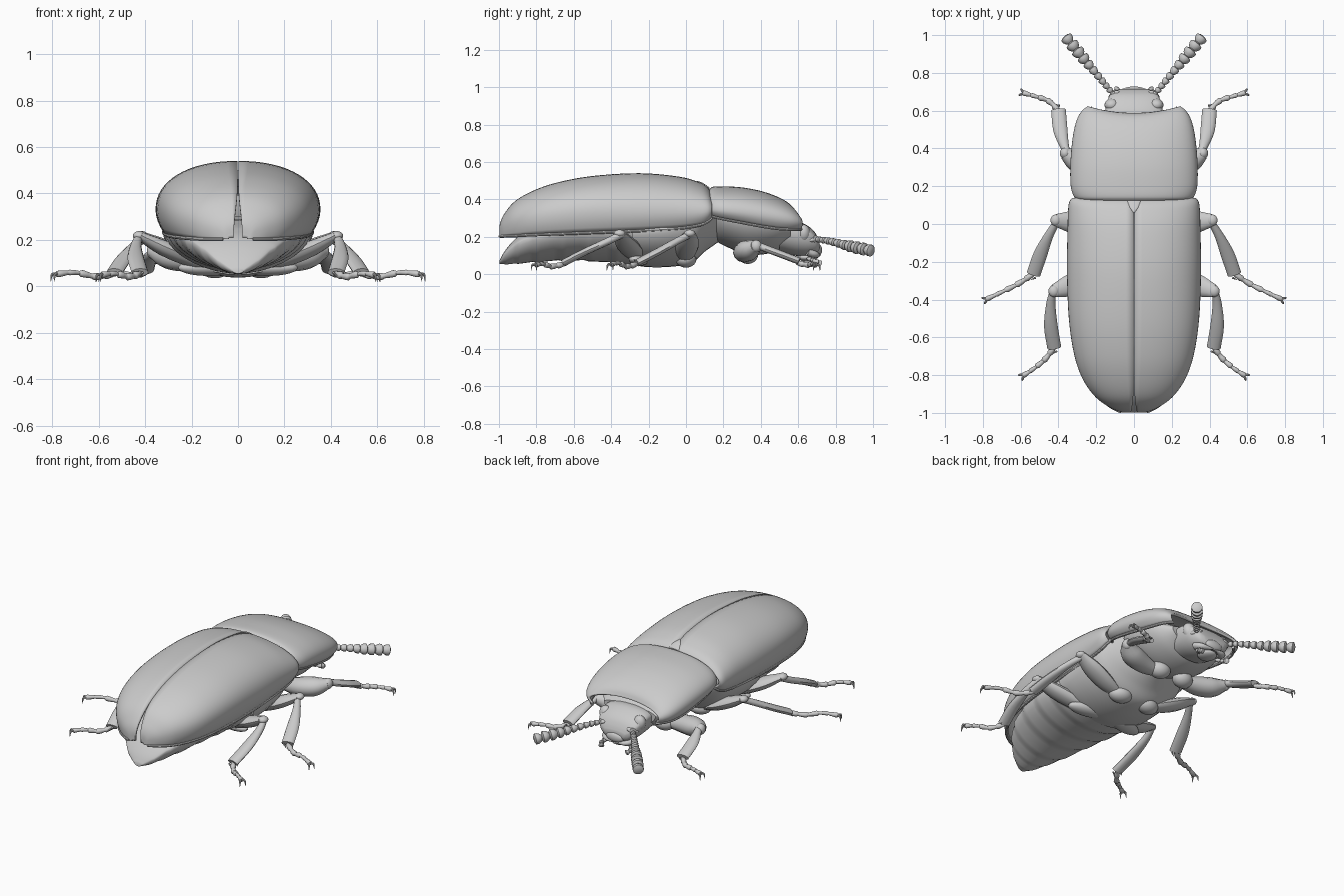
import bpy, bmesh, math
from mathutils import Vector, Matrix

if "Cube" in bpy.data.objects:
    bpy.data.objects.remove(bpy.data.objects["Cube"])


def refine(stations, k=4):
    """Catmull-Rom subdivision of a list of equal-length tuples."""
    s = [Vector(p) for p in stations]
    s = [2 * s[0] - s[1]] + s + [2 * s[-1] - s[-2]]
    out = []
    for i in range(1, len(s) - 2):
        a, b, c, d = s[i - 1:i + 3]
        for j in range(k):
            t = j / k
            out.append(0.5 * (2 * b + (c - a) * t + (2 * a - 5 * b + 4 * c - d) * t ** 2
                              + (3 * b - a - 3 * c + d) * t ** 3))
    return out + [s[-2]]


def finish(name, verts, faces, mirror=False, closed=True):
    me = bpy.data.meshes.new(name)
    me.from_pydata(verts, [], faces)
    if closed:
        bm = bmesh.new()
        bm.from_mesh(me)
        bmesh.ops.recalc_face_normals(bm, faces=bm.faces)
        bm.to_mesh(me)
        bm.free()
    ob = bpy.data.objects.new(name, me)
    bpy.context.collection.objects.link(ob)
    if mirror:
        m = ob.modifiers.new("mirror", 'MIRROR')
        m.merge_threshold = 0.0005
    return ob


def loft(name, rings, closed=True, mirror=False):
    n = len(rings[0])
    verts = [tuple(v) for r in rings for v in r]
    faces = []
    for i in range(len(rings) - 1):
        for j in range(n if closed else n - 1):
            q = (j + 1) % n
            faces.append((i * n + j, i * n + q, (i + 1) * n + q, (i + 1) * n + j))
    if closed:
        faces += [tuple(range(n)), tuple(range(len(verts) - n, len(verts)))]
    return finish(name, verts, faces, mirror, closed)


def spow(v, e):
    return math.copysign(abs(v) ** e, v)


def body(name, stations, bands=0, n=36, e=0.9, k=6):
    """Closed body loft from (y, half width, bottom, top)."""
    rings = []
    for i, (y, w, zb, zt) in enumerate(refine(stations, k)):
        f = 1 - 0.045 * (i % bands) / bands if bands else 1
        zm = zb + 0.75 * (zt - zb)
        ring = []
        for j in range(n):
            a = 2 * math.pi * j / n
            h = (zt - zm) if math.sin(a) > 0 else (zm - zb)
            ring.append((w * f * spow(math.cos(a), e), y, zm + h * f * spow(math.sin(a), e)))
        rings.append(ring)
    return loft(name, rings)


def shell(name, stations, gap, bow, thick):
    """Mirrored half shell from (y, half width, top, widest z, edge z)."""
    rings = []
    for y, w, top, mid, bot in refine(stations, 5):
        g, ring = gap(y), []
        pts = [(math.sin(a) ** 0.92, mid + (top - mid) * math.cos(a) ** 0.92)
               for a in [math.pi / 2 * j / 16 for j in range(16)]]
        pts += [(1 - 0.1 * t * t, mid + (bot - mid) * t) for t in (0, .25, .5, .75, 1)]
        for s, z in pts:
            ring.append((g(z) + max(w - g(z), 0) * s, y + bow(y) * s * s, z))
        rings.append(ring)
    ob = loft(name, rings, closed=False, mirror=True)
    sol = ob.modifiers.new("thickness", 'SOLIDIFY')
    sol.thickness, sol.offset = thick, -1
    return rings


def limb(name, pts, n=12, k=4):
    """Mirrored tube from (x, y, z, horizontal radius, other radius)."""
    p = refine(pts, k) if k > 1 else [Vector(q) for q in pts]
    c = [Vector(q[:3]) for q in p]
    rings = []
    for i, q in enumerate(p):
        t = (c[min(i + 1, len(c) - 1)] - c[max(i - 1, 0)]).normalized()
        s = t.cross(Vector((0, 0, 1))).normalized()
        u = s.cross(t)
        rings.append([c[i] + s * q[3] * math.cos(2 * math.pi * j / n)
                      + u * q[4] * math.sin(2 * math.pi * j / n) for j in range(n)])
    return loft(name, rings, mirror=True)


def beads(name, path, radii, profile, n=12):
    """String of joints along a path, one per radius."""
    line = refine(path, 12)
    last = len(line) - 1
    pts = []
    for i, r in enumerate(radii):
        for f, s in profile:
            t = (i + f) / len(radii) * last
            a = min(int(t), last - 1)
            pts.append((*line[a].lerp(line[a + 1], t - a), r * s, r * s))
    return limb(name, pts, n, 1)


def ball(name, loc, size, rot=(0, 0, 0), mirror=True):
    bm = bmesh.new()
    m = Matrix.Translation(loc)
    for a, ax in zip(rot, 'XYZ'):
        m = m @ Matrix.Rotation(math.radians(a), 4, ax)
    bmesh.ops.create_uvsphere(bm, u_segments=24, v_segments=14, radius=1,
                              matrix=m @ Matrix.Diagonal((*size, 1)))
    me = bpy.data.meshes.new(name)
    bm.to_mesh(me)
    bm.free()
    ob = bpy.data.objects.new(name, me)
    bpy.context.collection.objects.link(ob)
    if mirror:
        ob.modifiers.new("mirror", 'MIRROR')


# wing cases: two shells split along the seam, opening at the tail
def seam(y):
    k = min(max((-y - 0.84) / 0.14, 0), 1)
    return lambda z: 0.002 + 0.018 * k * min(max((0.44 - z) / 0.22, 0), 1)


wing = shell("wing_cases", [
    (-.998, .04, .209, .206, .203), (-.995, .07, .27, .235, .203), (-.97, .13, .325, .25, .203),
    (-.915, .205, .39, .275, .205), (-.82, .272, .445, .295, .21), (-.69, .317, .49, .315, .215),
    (-.5, .345, .525, .33, .222), (-.25, .355, .54, .33, .232), (-.04, .352, .522, .33, .245),
    (.07, .349, .492, .33, .262), (.115, .343, .465, .335, .28), (.138, .328, .43, .34, .30)],
    seam, lambda y: 0, .014)
limb("wing_case_edges", [(*r[-1], .008, .008) for r in wing[5::2]], 8, 1)

# pronotum shield with forward front corners
shield = shell("pronotum", [
    (.125, .295, .455, .345, .315), (.145, .318, .468, .345, .308), (.20, .335, .47, .34, .295),
    (.30, .337, .464, .33, .275), (.40, .33, .445, .315, .255), (.48, .317, .418, .30, .243),
    (.535, .298, .39, .288, .24), (.57, .272, .36, .28, .24), (.588, .245, .325, .275, .24)],
    lambda y: lambda z: 0, lambda y: .035 * ((y - .125) / .46) ** 2, .014)
limb("pronotum_edges", [(*r[-1], .008, .008) for r in shield[::2]], 8, 1)
body("scutellum", [(.06, .004, .46, .499), (.09, .026, .45, .488), (.125, .036, .43, .464)])

# underside
body("abdomen", [
    (-.997, .025, .055, .075), (-.965, .09, .052, .13), (-.90, .16, .055, .2),
    (-.80, .225, .062, .25), (-.66, .275, .07, .28), (-.52, .302, .068, .29),
    (-.38, .316, .055, .30), (-.24, .32, .045, .30)], bands=6, e=1.1)
body("hind_thorax", [
    (-.29, .318, .05, .30), (-.2, .325, .038, .31), (-.08, .325, .04, .33),
    (.03, .315, .06, .36), (.10, .285, .12, .39), (.17, .20, .17, .40)], e=1.08)
body("front_thorax", [
    (.14, .18, .19, .37), (.21, .25, .15, .37), (.33, .275, .105, .37),
    (.46, .25, .115, .34), (.56, .18, .16, .28)], e=1.1)

# head, eyes and mouthparts
body("head", [
    (.50, .15, .12, .27), (.58, .152, .10, .285), (.64, .145, .095, .265),
    (.68, .128, .10, .235), (.703, .105, .11, .20), (.715, .07, .125, .17)], k=4)
ball("eyes", (.112, .63, .215), (.042, .036, .052), (0, 25, 0))
ball("cheek_ridges", (.105, .68, .19), (.036, .022, .016), (0, 20, -35))
ball("upper_lip", (0, .708, .13), (.06, .02, .03), mirror=False)
ball("lower_lip", (0, .65, .09), (.055, .055, .022), mirror=False)
limb("jaws", [(.085, .65, .12, .03, .022), (.07, .69, .105, .024, .018), (.01, .715, .10, .004, .004)])
beads("feelers", [(.06, .65, .085), (.1, .69, .07), (.085, .722, .055)], [.012, .014, .015, .017],
      ((.02, .6), (.3, .85), (.7, 1), (.96, .6)))

# antennae: small joints growing into a club
beads("antennae", [(.10, .675, .19), (.17, .76, .178), (.26, .868, .152), (.365, .995, .125)],
      [.02, .017, .018, .019, .021, .023, .027, .032, .034, .034, .032],
      ((.02, .55), (.2, .8), (.5, 1), (.82, 1), (.97, .55)), 14)

# legs: coxa, femur, tibia, tarsus and claws
LEGS = {
    "front": dict(coxa=(.085, .33, .105), size=(.065, .055, .05),
                  femur=[(.08, .31, .10), (.2, .31, .115), (.3, .335, .13), (.365, .375, .15)], fw=.062, ft=.055,
                  tibia=[(.352, .37, .16), (.37, .42, .14), (.39, .50, .11), (.40, .605, .07)], tw=.042,
                  foot=[(.395, .595, .06), (.45, .65, .05), (.52, .675, .055), (.59, .695, .05)]),
    "middle": dict(coxa=(.10, -.0, .08), size=(.07, .055, .045),
                   femur=[(.10, -.01, .08), (.21, .0, .12), (.32, .01, .17), (.415, .02, .218)], fw=.06, ft=.034,
                   tibia=[(.40, .025, .215), (.45, -.06, .17), (.495, -.16, .115), (.532, -.265, .06)], tw=.04,
                   foot=[(.53, -.262, .055), (.61, -.315, .042), (.70, -.36, .06), (.785, -.40, .052)]),
    "hind": dict(coxa=(.13, -.25, .08), size=(.13, .05, .035),
                 femur=[(.09, -.25, .075), (.2, -.28, .115), (.32, -.32, .165), (.425, -.355, .218)], fw=.062, ft=.034,
                 tibia=[(.425, -.34, .215), (.44, -.42, .175), (.44, -.54, .12), (.422, -.655, .06)], tw=.04,
                 foot=[(.42, -.65, .055), (.47, -.715, .042), (.53, -.765, .055), (.59, -.805, .05)]),
}
for leg, d in LEGS.items():
    ball(leg + "_coxae", d["coxa"], d["size"], (0, 0, -12))
    w, t = d["fw"], d["ft"]
    limb(leg + "_femora", [(*p, w * s, t * s) for p, s in zip(d["femur"], (.5, .95, 1, .55))])
    ball(leg + "_knees", d["femur"][-1], (w * .45, w * .5, t * .6))
    w = d["tw"]
    limb(leg + "_tibiae", [(*p, w * s, .019) for p, s in zip(d["tibia"], (.4, .6, .9, .92))])
    beads(leg + "_feet", d["foot"], [.016, .016, .015, .012, .014],
          ((.02, .7), (.4, .9), (.8, 1.05), (.97, .75)), 10)
    tip = Vector(d["foot"][-1])
    f = (tip - Vector(d["foot"][-2])).normalized()
    side = f.cross(Vector((0, 0, 1))).normalized()
    for s, nm in ((1, "_outer_"), (-1, "_inner_")):
        arc = [tip - f * .01, tip + f * .01 + side * s * .014,
               tip + f * .016 + side * s * .018 - Vector((0, 0, .03))]
        limb(leg + nm + "claws", [(*p, r, r) for p, r in zip(arc, (.007, .006, .001))], 8)
        base = Vector(d["tibia"][-1]) + side * s * .022
        end = base + f * .025 - Vector((0, 0, .015))
        limb(leg + nm + "spurs", [(*base, .006, .006), (*end, .001, .001)], 6, 1)

# smooth shading with crisp edges
bpy.ops.object.select_all(action='SELECT')
bpy.context.view_layer.objects.active = bpy.context.selected_objects[0]
bpy.ops.object.shade_smooth_by_angle(angle=math.radians(40))
